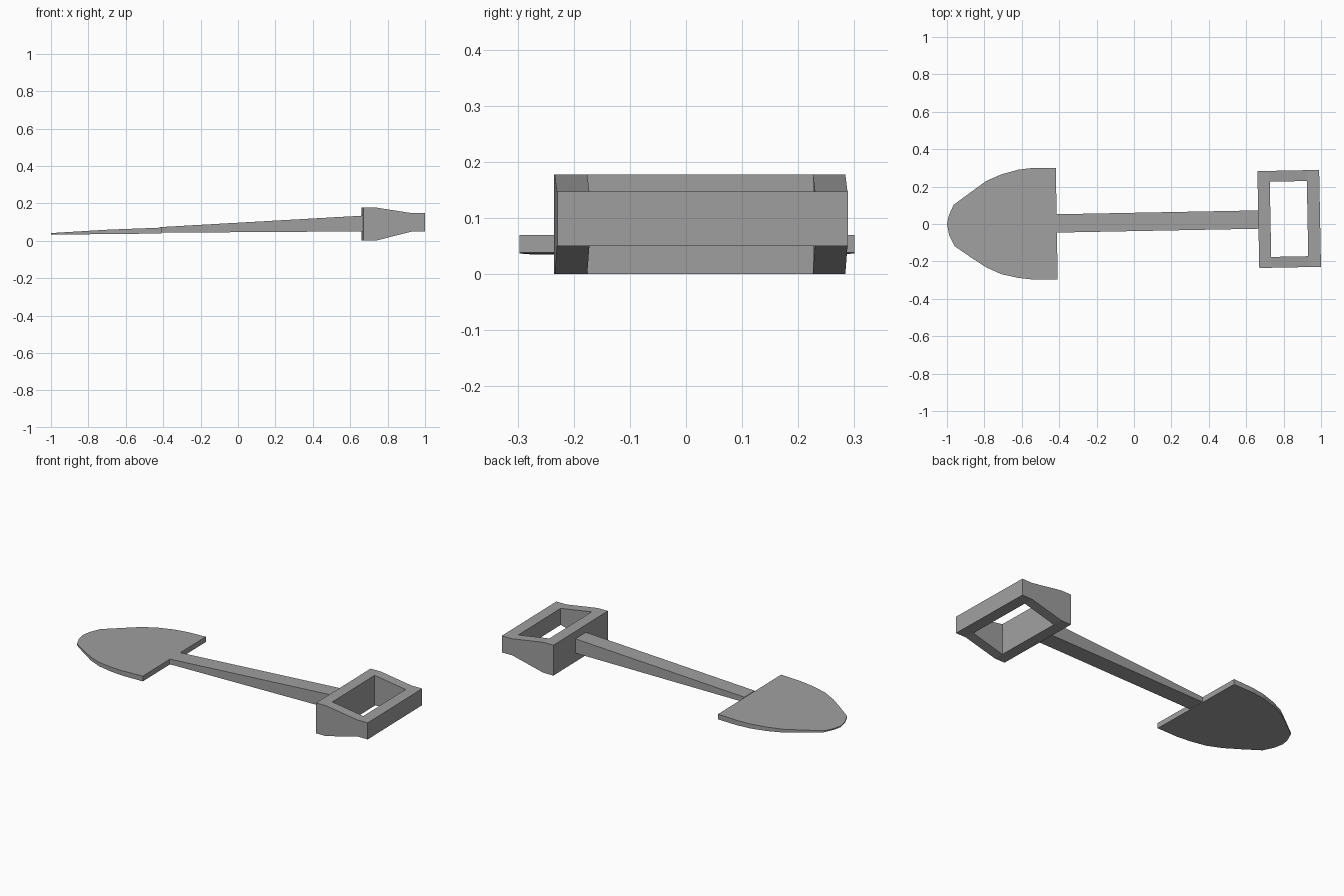
import bpy, bmesh

if "Cube" in bpy.data.objects:
    bpy.data.objects.remove(bpy.data.objects["Cube"])

SKEW = 0.0192   # the whole tool is turned about one degree in plan
Y0 = 0.011      # centre line of shaft and handle before turning

# dark grey metal
metal = bpy.data.materials.new("dark_grey")
metal.diffuse_color = (0.35, 0.35, 0.35, 1)
metal.use_nodes = True
metal.node_tree.nodes["Principled BSDF"].inputs["Base Color"].default_value = metal.diffuse_color


def tilt(x, y):
    return x - SKEW * y, y + SKEW * x


def lerp(x, table):
    """Linear interpolation through (x, bottom z, top z) stations."""
    for a, b in zip(table, table[1:]):
        if x <= b[0] or b is table[-1]:
            t = (x - a[0]) / (b[0] - a[0])
            return [a[i] + (b[i] - a[i]) * t for i in (1, 2)]


def slab(name, polygons, heights, turned=True):
    """Closed solid from plan polygons, with bottom and top z varying along x."""
    bm = bmesh.new()
    verts, edges = {}, {}

    def vert(p, level):
        if (p, level) not in verts:
            x, y = tilt(*p) if turned else p
            verts[p, level] = bm.verts.new((x, y, lerp(p[0], heights)[level]))
        return verts[p, level]

    for poly in polygons:
        bm.faces.new([vert(p, 1) for p in poly])
        bm.faces.new([vert(p, 0) for p in reversed(poly)])
        for a, b in zip(poly, poly[1:] + poly[:1]):
            edges[a, b] = True
    # walls only along the outer and inner borders
    for a, b in edges:
        if (b, a) not in edges:
            bm.faces.new([vert(a, 0), vert(b, 0), vert(b, 1), vert(a, 1)])
    bmesh.ops.recalc_face_normals(bm, faces=bm.faces)
    mesh = bpy.data.meshes.new(name)
    bm.to_mesh(mesh)
    bm.free()
    mesh.materials.append(metal)
    obj = bpy.data.objects.new(name, mesh)
    bpy.context.collection.objects.link(obj)
    return obj


# pointed blade, thinning towards the tip
upper = [(-0.418, 0.30), (-0.54, 0.30), (-0.62, 0.29), (-0.71, 0.265),
         (-0.79, 0.23), (-0.87, 0.172), (-0.965, 0.102), (-0.99, 0.045)]
lower = [(-1.0, 0.0), (-0.988, -0.06), (-0.96, -0.118), (-0.87, -0.18),
         (-0.79, -0.232), (-0.71, -0.268), (-0.62, -0.288), (-0.54, -0.297),
         (-0.408, -0.297)]
slab("blade", [upper + lower], [(-1, 0.034, 0.041), (-0.7, 0.035, 0.059),
                                (-0.41, 0.039, 0.070)], False)

# tapered shaft
x1, x2, w = -0.413, 0.667, 0.049
slab("shaft", [[(x1, Y0 - w), (x2, Y0 - w), (x2, Y0 + w), (x1, Y0 + w)]],
     [(x1, 0.043, 0.073), (x2, 0.05, 0.134)])

# rectangular grip frame: 3 x 3 cells with the middle left open
xs = [0.665, 0.73, 0.928, 0.995]
ys = [Y0 - 0.259, Y0 - 0.201, Y0 + 0.201, Y0 + 0.259]
cells = [[(xs[i], ys[j]), (xs[i + 1], ys[j]), (xs[i + 1], ys[j + 1]), (xs[i], ys[j + 1])]
         for i in range(3) for j in range(3) if (i, j) != (1, 1)]
slab("grip_frame", cells, [(xs[0], 0.0, 0.178), (xs[1], 0.0, 0.178),
                           (xs[2], 0.05, 0.147), (xs[3], 0.05, 0.147)])
